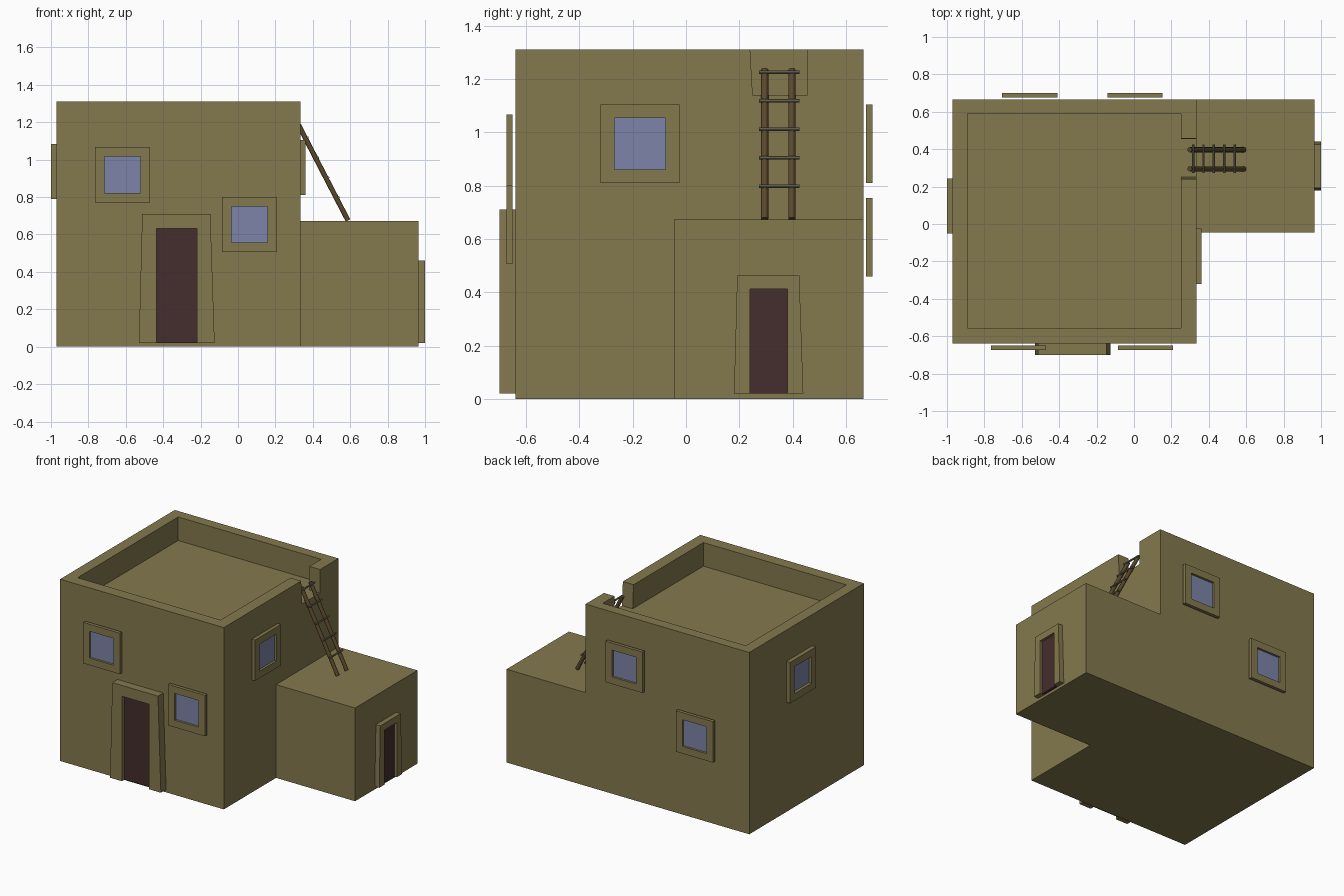
import bpy, bmesh, math
from mathutils import Vector

if "Cube" in bpy.data.objects:
    bpy.data.objects.remove(bpy.data.objects["Cube"])


def material(name, rgb):
    m = bpy.data.materials.new(name)
    m.diffuse_color = (*rgb, 1)
    m.use_nodes = True
    m.node_tree.nodes["Principled BSDF"].inputs["Base Color"].default_value = m.diffuse_color
    return m


ADOBE = material("adobe", (0.23, 0.19, 0.077))
GLASS = material("glass", (0.20, 0.23, 0.39))
DOOR = material("door_wood", (0.06, 0.026, 0.026))
WOOD = material("ladder_wood", (0.10, 0.065, 0.025))
RUNG = material("rung_wood", (0.19, 0.17, 0.11))

# wall side -> world position from (along wall, outward distance, height)
SIDES = {
    "front": lambda u, d, z: (u, -d, z),
    "back": lambda u, d, z: (u, d, z),
    "right": lambda u, d, z: (d, u, z),
    "left": lambda u, d, z: (-d, u, z),
}


def finish(name, bm, mat):
    bmesh.ops.recalc_face_normals(bm, faces=bm.faces)
    me = bpy.data.meshes.new(name)
    bm.to_mesh(me)
    bm.free()
    me.materials.append(mat)
    ob = bpy.data.objects.new(name, me)
    bpy.context.collection.objects.link(ob)
    return ob


def prism(name, side, pts, d0, d1, mat):
    """Extrude a wall profile of (u, z) points from distance d0 to d1."""
    bm = bmesh.new()
    a, b = ([bm.verts.new(SIDES[side](u, d, z)) for u, z in pts] for d in (d0, d1))
    bm.faces.new(a)
    bm.faces.new(b)
    for i in range(len(pts)):
        j = (i + 1) % len(pts)
        bm.faces.new((a[i], a[j], b[j], b[i]))
    return finish(name, bm, mat)


def rect(u0, u1, z0, z1):
    return [(u0, z0), (u1, z0), (u1, z1), (u0, z1)]


def window(name, side, u, z, d0, d1, size=0.295, border=0.051):
    """Square frame ring with a recessed pane."""
    outer = rect(u, u + size, z, z + size)
    inner = rect(u + border, u + size - border, z + border, z + size - border)
    bm = bmesh.new()
    loops = [[bm.verts.new(SIDES[side](p, d, q)) for p, q in ring]
             for ring, d in ((outer, d0), (outer, d1), (inner, d1), (inner, d0))]
    for k in range(4):
        a, b = loops[k], loops[(k + 1) % 4]
        for i in range(4):
            j = (i + 1) % 4
            bm.faces.new((a[i], a[j], b[j], b[i]))
    finish(name + "_frame", bm, ADOBE)
    prism(name + "_pane", side, inner, d0 + 0.001, d0 + 0.008, GLASS)


def doorway(name, side, foot, head, opening, top, open_top, d0, d1):
    """Tapered surround with a recessed door."""
    z = 0.02
    prism(name + "_surround", side,
          [(foot[0], z), (opening[0], z), (opening[0], open_top), (opening[1], open_top),
           (opening[1], z), (foot[1], z), (head[1], top), (head[0], top)], d0, d1, ADOBE)
    prism(name, side, rect(*opening, z, open_top), d0, (d0 + d1) / 2, DOOR)


def rod(name, a, b, r, mat, sides=12):
    a, b = Vector(a), Vector(b)
    bpy.ops.mesh.primitive_cylinder_add(vertices=sides, radius=r, depth=(b - a).length,
                                        location=(a + b) / 2)
    ob = bpy.context.object
    ob.name = name
    ob.rotation_euler = (b - a).to_track_quat('Z', 'Y').to_euler()
    ob.data.materials.append(mat)
    bpy.ops.object.shade_smooth_by_angle(angle=math.radians(40))


# main house with sunken roof terrace and ladder notch in the parapet
house = prism("house", "back", rect(-0.97, 0.335, 0, 1.31), -0.64, 0.665, ADOBE)
pit = prism("roof_cutter", "back", rect(-0.89, 0.25, 1.14, 1.5), -0.555, 0.59, ADOBE)
notch = prism("notch_cutter", "right",
              [(0.25, 1.14), (0.455, 1.14), (0.457, 1.5), (0.23, 1.5)], 0.2, 0.45, ADOBE)
for cutter in (pit, notch):
    mod = house.modifiers.new(cutter.name, 'BOOLEAN')
    mod.operation, mod.solver, mod.object = 'DIFFERENCE', 'EXACT', cutter
bpy.context.view_layer.objects.active = house
for mod in list(house.modifiers):
    bpy.ops.object.modifier_apply(modifier=mod.name)
for cutter in (pit, notch):
    bpy.data.objects.remove(cutter)

# low side room
prism("side_room", "back", rect(0.335, 0.965, 0, 0.672), -0.045, 0.665, ADOBE)

# doors
doorway("front_door", "front", (-0.53, -0.125), (-0.512, -0.148), (-0.435, -0.22),
        0.71, 0.632, 0.64, 0.70)
doorway("side_door", "right", (0.18, 0.44), (0.192, 0.425), (0.24, 0.38),
        0.462, 0.413, 0.965, 1.0)

# windows
window("front_upper_window", "front", -0.765, 0.772, 0.65, 0.674)
window("front_lower_window", "front", -0.086, 0.506, 0.65, 0.674)
window("right_window", "right", -0.32, 0.81, 0.335, 0.36)
window("left_window", "left", -0.052, 0.79, 0.97, 1.0)
window("back_upper_window", "back", -0.143, 0.81, 0.676, 0.70)
window("back_lower_window", "back", -0.705, 0.459, 0.676, 0.70)

# ladder leaning from the side room roof to the notch
foot_x, foot_z, head_x, head_z = 0.588, 0.675, 0.298, 1.235
for i, y in enumerate((0.295, 0.397)):
    rod(f"ladder_rail_{i + 1}", (foot_x, y, foot_z), (head_x, y, head_z), 0.0135, WOOD)
for i in range(5):
    z = 0.797 + i * 0.107
    x = foot_x + (head_x - foot_x) * (z - foot_z) / (head_z - foot_z) + 0.013
    rod(f"ladder_rung_{i + 1}", (x, 0.273, z), (x, 0.425, z), 0.0065, RUNG, 8)
